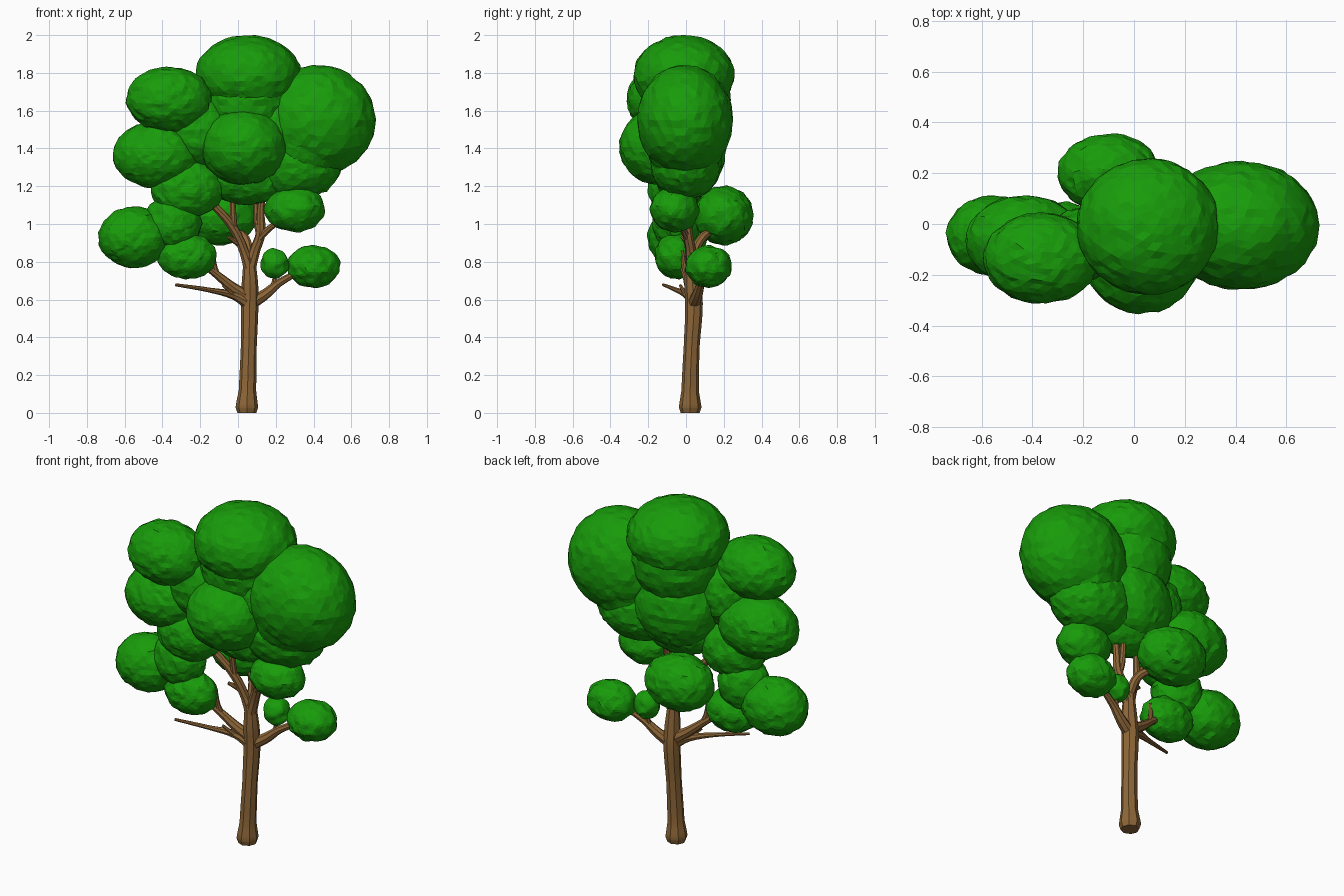
import bpy, bmesh
from mathutils import Matrix, noise


def material(name, color):
    m = bpy.data.materials.new(name)
    m.diffuse_color = (*color, 1)
    return m


bark = material("bark", (0.27, 0.135, 0.04))
leaf = material("leaf", (0.009, 0.33, 0.003))


def activate(obj):
    bpy.ops.object.select_all(action='DESELECT')
    obj.select_set(True)
    bpy.context.view_layer.objects.active = obj


# Trunk and branches: eight-sided tapered tubes, points are (x, y, z, radius)
def limb(name, pts):
    cu = bpy.data.curves.new(name, 'CURVE')
    cu.dimensions = '3D'
    cu.bevel_depth = 1
    cu.bevel_resolution = 2
    cu.resolution_u = 4
    cu.use_fill_caps = True
    sp = cu.splines.new('BEZIER')
    sp.bezier_points.add(len(pts) - 1)
    for bp, (x, y, z, r) in zip(sp.bezier_points, pts):
        bp.co = (x, y, z)
        bp.radius = r
        bp.handle_left_type = bp.handle_right_type = 'AUTO'
    obj = bpy.data.objects.new(name, cu)
    bpy.context.collection.objects.link(obj)
    activate(obj)
    bpy.ops.object.convert(target='MESH')
    obj = bpy.context.object
    obj.data.materials.clear()
    obj.data.materials.append(bark)
    bpy.ops.object.shade_smooth_by_angle(angle=0.6)


limb("trunk", [(.047, .022, .0, .05), (.047, .022, .03, .06), (.05, .022, .12, .046),
               (.057, .03, .35, .042), (.062, .042, .58, .047), (.063, .035, .68, .044),
               (.06, .03, .82, .031)])
limb("upper_left_branch", [(.062, .03, .76, .032), (.03, .02, .86, .026), (-.02, .0, .97, .025),
                           (-.12, -.03, 1.09, .021), (-.25, -.05, 1.2, .014)])
limb("upper_left_fork", [(-.02, 0, .96, .02), (-.025, -.01, 1.04, .018), (-.03, -.02, 1.2, .013)])
limb("upper_right_branch", [(.062, .03, .76, .032), (.09, .025, .86, .028), (.12, .01, .95, .026),
                            (.12, .0, 1.06, .021), (.14, 0, 1.25, .015)])
limb("upper_right_inner_fork", [(.115, .01, .94, .02), (.1, .02, 1.02, .018), (.1, .03, 1.2, .013)])
limb("upper_right_outer_fork", [(.11, .01, .92, .02), (.17, -.02, .98, .017), (.28, -.06, 1.05, .01)])
limb("back_branch", [(.06, .03, .82, .026), (.04, .08, .92, .024), (-.02, .14, .97, .02),
                     (-.08, .19, 1.03, .014)])
limb("small_stub", [(.02, .02, .88, .016), (-.02, 0, .91, .014), (-.05, -.02, .93, .01)])
limb("lower_left_branch", [(.055, .04, .61, .036), (-.03, .02, .665, .028), (-.11, 0, .73, .021),
                           (-.24, -.04, .83, .014)])
limb("lower_left_fork", [(-.11, 0, .73, .017), (-.125, -.01, .78, .014), (-.13, -.02, .86, .01)])
limb("long_bare_branch", [(.055, .035, .58, .034), (-.02, .01, .62, .022), (-.15, -.05, .65, .013),
                          (-.33, -.12, .678, .008)])
limb("bare_fork", [(-.01, .01, .61, .014), (-.04, -.01, .64, .011), (-.08, -.03, .675, .008)])
limb("lower_right_branch", [(.065, .04, .58, .036), (.14, .06, .625, .029), (.22, .08, .69, .021),
                            (.38, .12, .77, .011)])
limb("lower_right_fork", [(.17, .07, .645, .015), (.19, .08, .69, .013), (.195, .085, .78, .009)])


# Foliage: overlapping, slightly lumpy, flat-faced leaf clumps (centre, radii)
def foliage(name, clumps):
    bm = bmesh.new()
    for x, y, z, rx, ry, rz in clumps:
        bmesh.ops.create_icosphere(bm, subdivisions=4, radius=1.01,
                                   matrix=Matrix.Translation((x, y, z)) @ Matrix.Diagonal((rx, ry, rz, 1)))
    for v in bm.verts:
        v.co += noise.noise_vector(v.co * 24) * 0.01
    me = bpy.data.meshes.new(name)
    bm.to_mesh(me)
    bm.free()
    me.materials.append(leaf)
    bpy.context.collection.objects.link(bpy.data.objects.new(name, me))


foliage("crown", [
    (.055, -.01, 1.785, .278, .265, .212),   # top
    (.055, 0, 1.66, .25, .235, .25),         # filler below the top
    (.42, -.005, 1.55, .305, .25, .288),     # large right
    (.37, -.005, 1.47, .23, .215, .25),      # lower part of large right
    (-.365, -.135, 1.66, .224, .177, .17),   # upper left
    (-.43, -.065, 1.365, .23, .177, .175),   # middle left
    (-.2, -.08, 1.5, .16, .14, .19),         # filler behind the left clumps
    (.03, -.135, 1.41, .225, .215, .2),      # front centre
    (.05, .02, 1.4, .25, .19, .24),          # back centre
    (.2, -.03, 1.5, .2, .17, .25),           # filler behind the right clumps
    (.3, 0, 1.32, .245, .185, .19),          # lower right
    (.05, -.02, 1.25, .22, .14, .145),       # underside
    (-.27, -.06, 1.19, .19, .14, .16),       # lower left
    (.3, -.06, 1.08, .157, .127, .12),       # right hanging
])
foliage("back_clump", [(-.1, .2, 1.045, .198, .154, .154)])
foliage("lower_left_clumps", [(-.55, -.045, .93, .187, .155, .159),
                              (-.27, -.05, .83, .155, .113, .12),
                              (-.345, -.05, 1.01, .15, .125, .15)])
foliage("lower_right_clumps", [(.4, .12, .775, .14, .12, .11),
                               (.195, .085, .79, .072, .07, .078)])
